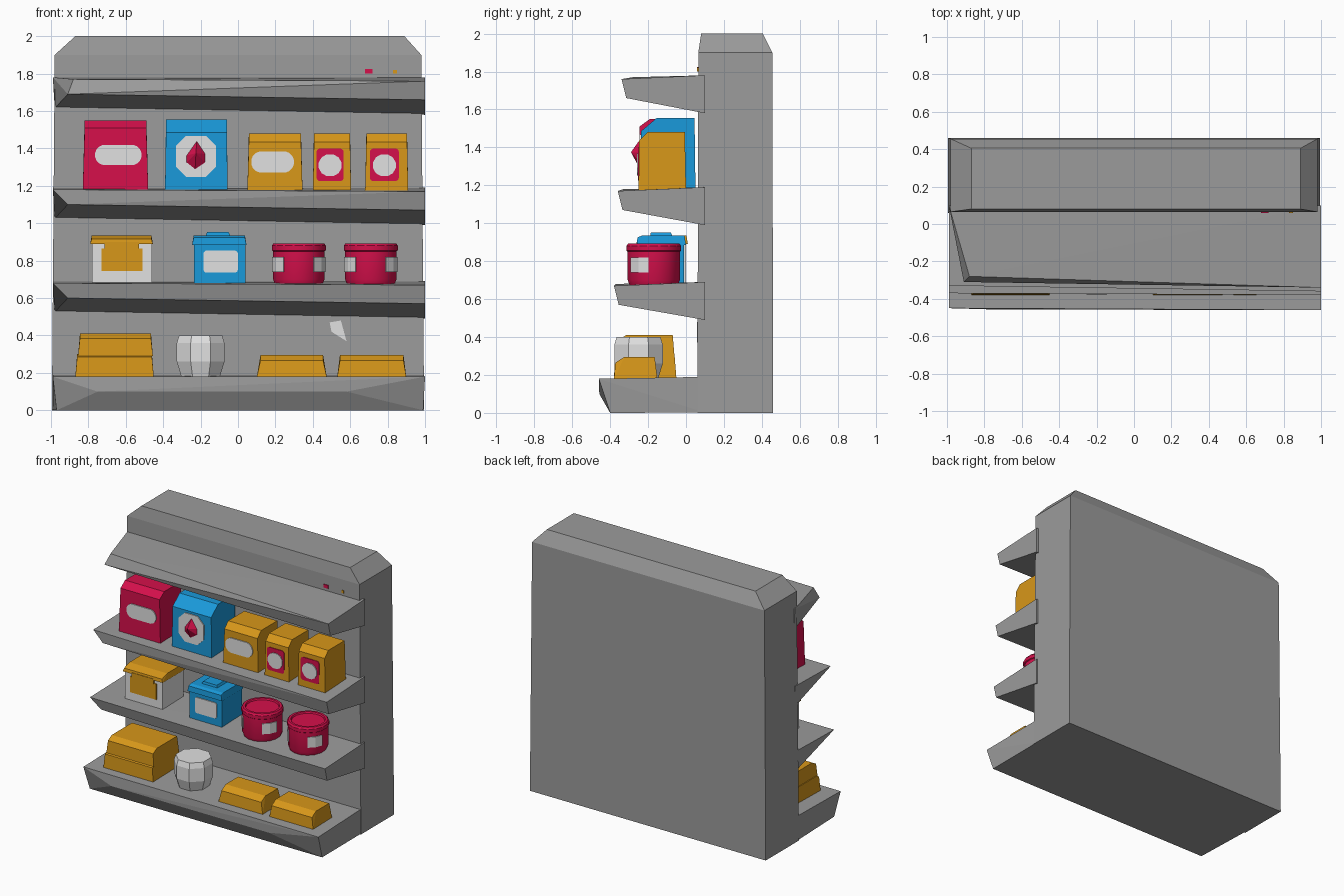
import bpy, bmesh
from math import sin, cos, pi, radians

cube = bpy.data.objects.get("Cube")
if cube:
    bpy.data.objects.remove(cube, do_unlink=True)


def material(name, rgb):
    m = bpy.data.materials.new(name)
    m.use_nodes = True
    m.diffuse_color = (*rgb, 1)
    m.node_tree.nodes["Principled BSDF"].inputs["Base Color"].default_value = (*rgb, 1)
    return m


GREY = material("shelf grey", (0.33, 0.33, 0.33))
PINK = material("crimson pink", (0.66, 0.005, 0.07))
BLUE = material("bright blue", (0.01, 0.32, 0.70))
AMBER = material("amber", (0.68, 0.31, 0.01))
WHITE = material("off white", (0.75, 0.75, 0.75))


def finish(name, bm, mat, smooth=False):
    bmesh.ops.recalc_face_normals(bm, faces=bm.faces)
    mesh = bpy.data.meshes.new(name)
    bm.to_mesh(mesh)
    bm.free()
    mesh.materials.append(mat)
    ob = bpy.data.objects.new(name, mesh)
    bpy.context.collection.objects.link(ob)
    if smooth:
        bpy.ops.object.select_all(action="DESELECT")
        bpy.context.view_layer.objects.active = ob
        ob.select_set(True)
        bpy.ops.object.shade_smooth_by_angle(angle=radians(30))
    return ob


def hull(name, points, mat):
    """Flat-faced convex solid through the given corners."""
    bm = bmesh.new()
    for p in points:
        bm.verts.new(p)
    bmesh.ops.convex_hull(bm, input=bm.verts)
    bmesh.ops.dissolve_limit(bm, angle_limit=radians(1), verts=bm.verts, edges=bm.edges)
    return finish(name, bm, mat)


def carton(name, x0, x1, y0, y1, z0, z1, mat, shoulder=0.0, taper=0.0, slope=0.0):
    """Box whose front top edge slopes back and whose top narrows."""
    pts = [(x, y, z0) for x in (x0, x1) for y in (y0, y1)]
    for x in (x0 + taper, x1 - taper):
        pts += [(x, y0 + taper / 2, z1 - shoulder), (x, y0 + slope + taper, z1), (x, y1 - taper, z1)]
    return hull(name, pts, mat)


def plate(name, outline, y, mat, t=0.007):
    return hull(name, [(x, yy, z) for x, z in outline for yy in (y - t, y + 0.006)], mat)


def rect(x0, x1, z0, z1):
    return [(x0, z0), (x1, z0), (x1, z1), (x0, z1)]


def rounded(x0, x1, z0, z1, r, n=16):
    cx, cz, w, h = (x0 + x1) / 2, (z0 + z1) / 2, (x1 - x0) / 2 - r, (z1 - z0) / 2 - r
    out = []
    for i in range(n):
        a = 2 * pi * (i + 0.5) / n
        c, s = cos(a), sin(a)
        out.append((cx + r * c + (w if c > 0 else -w), cz + r * s + (h if s > 0 else -h)))
    return out


def lathe(name, cx, cy, rings, n, mat, smooth=True):
    bm = bmesh.new()
    loops = []
    for r, z in rings:
        angles = [2 * pi * (i + 0.5) / n for i in range(n)]
        loops.append([bm.verts.new((cx + r * cos(a), cy + r * sin(a), z)) for a in angles])
    for lo, hi in zip(loops, loops[1:]):
        for i in range(n):
            j = (i + 1) % n
            bm.faces.new((lo[i], lo[j], hi[j], hi[i]))
    bm.faces.new(loops[0])
    bm.faces.new(loops[-1])
    return finish(name, bm, mat, smooth)


# Back cabinet with a chamfered top
body = [(x, y, 0) for x in (-0.995, 0.995) for y in (0.06, 0.46)]
body += [(x, y, 1.9) for x in (-0.98, 0.98) for y in (0.065, 0.455)]
body += [(x, y, 2.0) for x in (-0.87, 0.89) for y in (0.08, 0.405)]
hull("back_cabinet", body, GREY)

# Base tray with a sloping front
base = [(x, 0.1, z) for x in (-0.99, 0.99) for z in (0.002, 0.19)]
base += [(-0.99, -0.45, 0.18), (1, -0.46, 0.18), (-0.75, -0.457, 0.1), (0.58, -0.457, 0.1)]
base += [(-0.97, -0.40, 0), (0.99, -0.40, 0)]
hull("base_tray", base, GREY)


# Upper shelves: wedge section, left end cut under
def shelf(name, z, depth, left_top):
    pts = [(x, 0.1, z) for x in (-0.99, 1)]
    pts += [left_top, (1, -depth, z - 0.02)]
    pts += [(-0.91, 0.03 - depth, z - 0.09), (1, 0.025 - depth, z - 0.12)]
    pts += [(-0.98, 0.1, z - 0.165), (1, 0.1, z - 0.2)]
    return hull(name, pts, GREY)


shelf("lower_shelf", 0.69, 0.38, (-0.99, -0.37, 0.68))
shelf("middle_shelf", 1.19, 0.36, (-0.99, -0.33, 1.18))
shelf("top_shelf", 1.78, 0.34, (-0.88, -0.28, 1.77))

# Middle shelf: large cartons
Z = 1.175
carton("pink_carton", -0.83, -0.48, -0.25, 0.02, Z, 1.55, PINK, 0.04, 0.01, 0.05)
plate("pink_carton_label", rounded(-0.765, -0.515, 1.31, 1.42, 0.054), -0.247, WHITE)
carton("blue_carton", -0.39, -0.055, -0.24, 0.05, Z, 1.555, BLUE, 0.07, 0.005, 0.08)
plate("blue_carton_label", rounded(-0.34, -0.11, 1.24, 1.475, 0.1, 8), -0.238, WHITE)
drop = [(-0.28, 1.32), (-0.23, 1.28), (-0.17, 1.32), (-0.17, 1.37), (-0.22, 1.445), (-0.28, 1.36)]
hull("drop_emblem", [(x, -0.24, z) for x, z in drop] + [(-0.225, -0.29, 1.375)], PINK)
carton("amber_carton", 0.05, 0.345, -0.25, 0.0, Z, 1.48, AMBER, 0.045, 0.008, 0.04)
plate("amber_carton_label", rounded(0.07, 0.30, 1.27, 1.385, 0.056), -0.247, WHITE)
for i, (x0, x1, a, b) in enumerate([(0.4, 0.605, 0.42, 0.565), (0.68, 0.91, 0.705, 0.86)]):
    carton(f"small_carton_{i}", x0, x1, -0.25, 0.0, Z, 1.48, AMBER, 0.045, 0.006, 0.04)
    plate(f"small_carton_panel_{i}", rounded(a, b, 1.225, 1.4, 0.02), -0.246, PINK, 0.006)
    m = (a + b) / 2
    plate(f"small_carton_disc_{i}", rounded(m - 0.063, m + 0.063, 1.25, 1.37, 0.06, 12), -0.253, WHITE, 0.005)

# Lower shelf: lidded boxes
Z = 0.675
carton("white_box", -0.78, -0.46, -0.25, 0.0, Z, 0.89, WHITE)
carton("white_box_lid", -0.79, -0.455, -0.26, 0.01, 0.89, 0.935, AMBER, 0.02, 0.008, 0.06)
plate("white_box_label", rect(-0.73, -0.51, 0.745, 0.865), -0.25, AMBER)
plate("white_box_flap", rect(-0.715, -0.53, 0.86, 0.9), -0.255, AMBER)
carton("blue_box", -0.235, 0.04, -0.25, -0.01, Z, 0.89, BLUE)
carton("blue_box_lid", -0.245, 0.045, -0.26, 0.0, 0.885, 0.935, BLUE, 0.01, 0.008, 0.02)
carton("blue_box_handle", -0.175, -0.04, -0.19, -0.07, 0.93, 0.952, BLUE, 0, 0.01)
plate("blue_box_label", rounded(-0.185, 0.0, 0.735, 0.855, 0.02), -0.25, WHITE)

# Lower shelf: round tubs with a curved label on each side
for i, cx in enumerate((0.325, 0.71)):
    cy = -0.17
    rings = [(0.13, Z), (0.14, 0.7), (0.14, 0.85), (0.147, 0.855), (0.147, 0.88), (0.138, 0.893), (0.12, 0.893), (0.115, 0.882)]
    lathe(f"pink_tub_{i}", cx, cy, rings, 16, PINK)
    for side, sx in (("right", -1), ("left", 1)):
        bm = bmesh.new()
        cols = []
        for k in range(3):
            a = -2 * pi * (k + 0.5) / 16
            cols.append([bm.verts.new((cx + sx * r * cos(a), cy + r * sin(a), z))
                         for r, z in ((0.139, 0.74), (0.146, 0.74), (0.146, 0.82), (0.139, 0.82))])
        for p, q in zip(cols, cols[1:]):
            for j in range(4):
                bm.faces.new((p[j], q[j], q[j - 3], p[j - 3]))
        bm.faces.new(cols[0])
        bm.faces.new(cols[-1])
        finish(f"pink_tub_label_{side}_{i}", bm, WHITE)

# Base tray: flat packs and a faceted cup
Z = 0.175
carton("flat_pack_lower", -0.87, -0.45, -0.38, -0.05, Z, 0.3, AMBER, 0.015, 0.01, 0.02)
carton("flat_pack_upper", -0.855, -0.455, -0.365, -0.06, 0.29, 0.41, AMBER, 0.025, 0.01, 0.04)
carton("flat_pack_middle", 0.1, 0.475, -0.38, -0.15, Z, 0.295, AMBER, 0.03, 0.02, 0.04)
carton("flat_pack_end", 0.53, 0.9, -0.38, -0.15, Z, 0.295, AMBER, 0.03, 0.015, 0.04)
lathe("white_cup", -0.2, -0.25, [(0.11, Z), (0.138, 0.26), (0.138, 0.36), (0.125, 0.4)], 8, WHITE, False)


# Paint patches on the shelf, wall and top
def patch(name, outline, mat):
    top = lambda y: 1.19 + (y - 0.1) * 0.0435
    hull(name, [(x, y, top(y) + d) for x, y in outline for d in (-0.002, 0.005)], mat)


patch("pink_patch_end", [(-0.975, -0.2), (-0.945, -0.2), (-0.87, -0.27), (-0.96, -0.31)], PINK)
patch("pink_patch_strip", [(-0.87, -0.268), (-0.66, -0.27), (-0.66, -0.285), (-0.96, -0.31)], PINK)
patch("blue_patch", [(-0.47, -0.28), (-0.27, -0.28), (-0.29, -0.31), (-0.47, -0.31)], BLUE)
plate("white_wall_patch", [(0.49, 0.47), (0.55, 0.48), (0.58, 0.37), (0.5, 0.42)], 0.061, WHITE, 0.004)
plate("pink_wall_patch", rect(0.68, 0.72, 1.8, 1.825), 0.063, PINK, 0.004)
plate("amber_wall_patch", rect(0.83, 0.85, 1.8, 1.82), 0.063, AMBER, 0.004)
